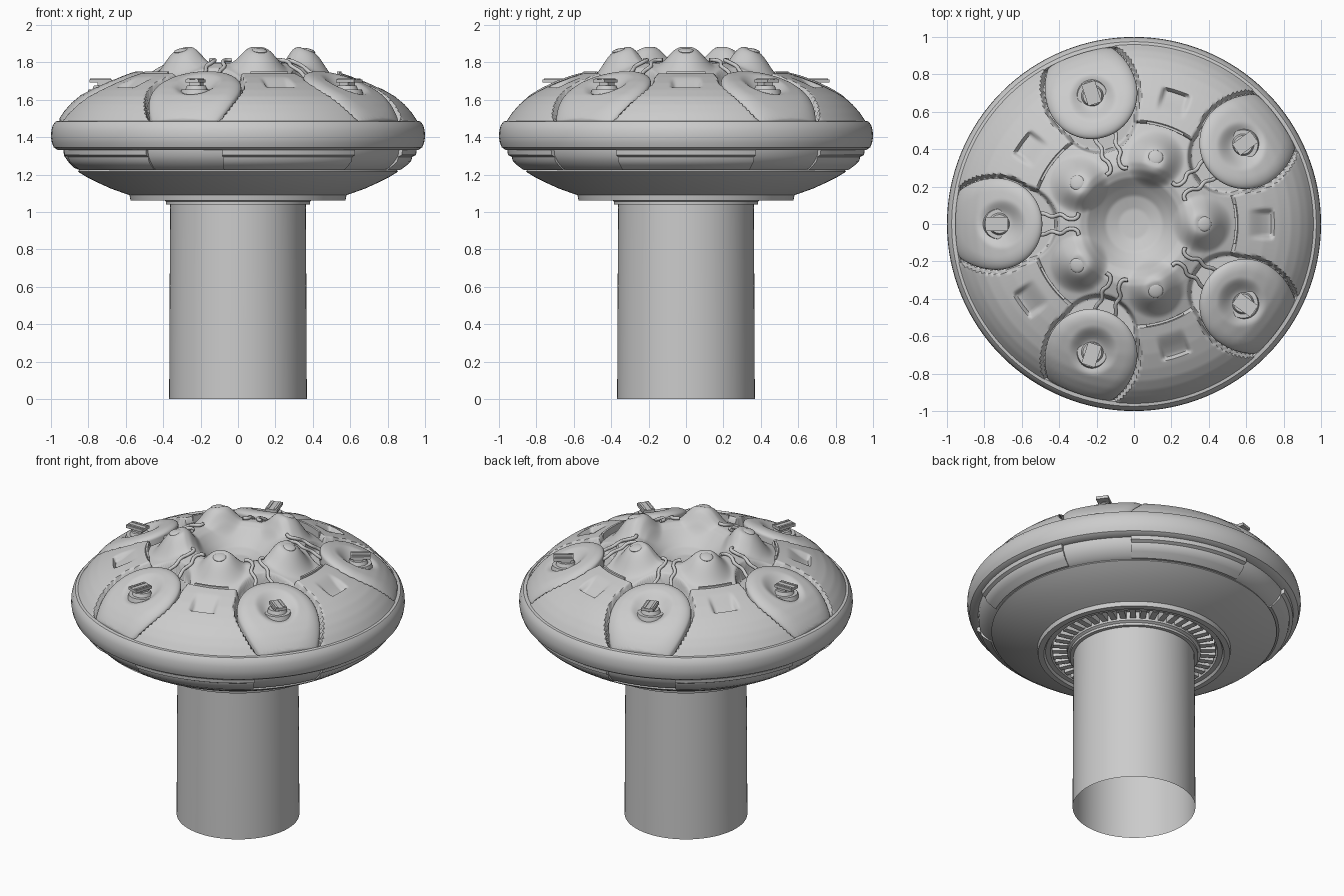
import bpy, bmesh
from math import sin, cos, pi, radians, hypot, atan2, sqrt
from mathutils import Matrix, Vector

if "Cube" in bpy.data.objects:
    bpy.data.objects.remove(bpy.data.objects["Cube"])

PANELS = [radians(72 * i) for i in range(5)]
PODS = [a + radians(36) for a in PANELS]
POD_R, POD_W = 0.735, 0.245


def finish(name, bm, angle=35):
    bmesh.ops.recalc_face_normals(bm, faces=bm.faces)
    me = bpy.data.meshes.new(name)
    bm.to_mesh(me)
    bm.free()
    ob = bpy.data.objects.new(name, me)
    bpy.context.collection.objects.link(ob)
    bpy.ops.object.select_all(action='DESELECT')
    ob.select_set(True)
    bpy.context.view_layer.objects.active = ob
    bpy.ops.object.shade_smooth_by_angle(angle=radians(angle))
    return ob


def grid(bm, rows, closed):
    vs = [[bm.verts.new(p) for p in row] for row in rows]
    n = len(vs[0])
    for a, b in zip(vs, vs[1:]):
        for j in range(n if closed else n - 1):
            k = (j + 1) % n
            bm.faces.new((a[j], a[k], b[k], b[j]))
    return vs


def lathe(name, prof, a0=0.0, a1=2 * pi, seg=128, loop=False):
    full = a1 - a0 > 6.28
    angs = [a0 + (a1 - a0) * i / seg for i in range(seg if full else seg + 1)]
    pts = prof + prof[:1] if loop else prof
    bm = bmesh.new()
    vs = grid(bm, [[(r * cos(a), r * sin(a), z) for a in angs] for r, z in pts], full)
    if loop and not full:
        for k in (0, -1):
            bm.faces.new([row[k] for row in vs[:-1]])
        bmesh.ops.remove_doubles(bm, verts=bm.verts, dist=1e-6)
    return finish(name, bm)


def sm(x):
    x = max(0.0, min(1.0, x))
    return x * x * (3 - 2 * x)


def interp(tab, r):
    for (r0, z0), (r1, z1) in zip(tab, tab[1:]):
        if r <= r1:
            return z0 + (z1 - z0) * max(0, r - r0) / (r1 - r0)
    return tab[-1][1]


OUTER = [(0.5, 1.755), (0.55, 1.742), (0.62, 1.72), (0.7, 1.69), (0.78, 1.652), (0.84, 1.617),
         (0.89, 1.575), (0.93, 1.53), (0.95, 1.5), (0.97, 1.47)]
INNER = [(0, 1.67), (0.08, 1.673), (0.15, 1.695), (0.2, 1.735), (0.25, 1.78), (0.29, 1.798),
         (0.33, 1.797), (0.4, 1.77), (0.47, 1.735), (0.55, 1.70)]


def local(x, y, a):
    return x * cos(a) + y * sin(a), -x * sin(a) + y * cos(a)


def pod_dist(u, v):
    du = u - POD_R
    return hypot(du * (0.85 if du > 0 else 1.0), v)


def top_height(r, a):
    x, y = r * cos(a), r * sin(a)
    t = sm((r - 0.54) / 0.012)
    z = interp(INNER, r) * (1 - t) + interp(OUTER, r) * t
    for p in PANELS:
        u, v = local(x, y, p)
        # domes around the crater
        z += 0.085 * sm((0.16 - hypot(u - 0.365, v)) / 0.12)
        # square dimple in the panel
        if u > 0.55:
            z -= 0.035 * sm((0.085 - abs(v)) / 0.03) * sm((0.75 - u) / 0.02) * sm((u - 0.6) / 0.12)
    for p in PODS:
        u, v = local(x, y, p)
        # pod channel and the round scoop behind it
        z -= 0.06 * sm((POD_W + 0.02 - pod_dist(u, v)) / 0.015) * sm((0.96 - r) / 0.02) * t
        scoop = sm((0.215 - hypot(u - 0.62, v)) / 0.02)
        if scoop:
            z += (min(z, 1.665) - z) * scoop
    return z


# sculpted upper shell
bm = bmesh.new()
NA, NR = 400, 110
rows = [[(r * cos(2 * pi * j / NA), r * sin(2 * pi * j / NA), top_height(r, 2 * pi * j / NA))
         for j in range(NA)] for r in [0.004 + 0.966 * i / NR for i in range(NR + 1)]]
bm.faces.new(grid(bm, rows, True)[0])
finish("upper_shell", bm, 50)

# rounded outer rim
lathe("outer_rim", [(0.945, 1.475), (0.955, 1.487), (0.975, 1.484), (0.99, 1.465), (0.998, 1.435), (1.0, 1.4),
                    (0.995, 1.37), (0.985, 1.345), (0.965, 1.332), (0.93, 1.33)])
# recessed belt and bowl under the rim
lathe("lower_shell", [(0.935, 1.335), (0.93, 1.30), (0.905, 1.265), (0.875, 1.235), (0.85, 1.225), (0.855, 1.215),
                      (0.81, 1.187), (0.75, 1.157), (0.68, 1.125), (0.61, 1.1), (0.58, 1.09), (0.575, 1.062),
                      (0.54, 1.06), (0.53, 1.075), (0.5, 1.075), (0.49, 1.12), (0.36, 1.12)])
# raised belt plates with a gap under every pod
for i, a in enumerate(PANELS):
    h = radians(23)
    lathe(f"belt_plate_{i}", [(0.92, 1.332), (0.955, 1.33), (0.952, 1.305), (0.932, 1.295), (0.925, 1.27),
                              (0.903, 1.25), (0.868, 1.224), (0.84, 1.226)], a - h, a + h, 40, True)
    # ridge along the inner panel edge
    h = radians(11)
    lathe(f"panel_ridge_{i}", [(0.54, 1.70), (0.54, 1.75), (0.553, 1.75), (0.558, 1.70)], a - h, a + h, 16, True)

# stem, collar and bearing teeth
lathe("stem", [(0.368, 0), (0.366, 0.5), (0.362, 1.12)], seg=96)
lathe("stem_collar", [(0.355, 1.04), (0.385, 1.04), (0.385, 1.056), (0.40, 1.065), (0.40, 1.12)], seg=96)
bm = bmesh.new()
for i in range(44):
    m = Matrix.Rotation(2 * pi * i / 44, 4, 'Z') @ Matrix.Translation((0.445, 0, 1.1)) @ Matrix.Diagonal((0.09, 0.036, 0.045, 1))
    bmesh.ops.create_cube(bm, size=1, matrix=m)
finish("bearing_teeth", bm)


def pod_point(s, phi, drop=0.0):
    c, w = cos(phi), sin(phi)
    u = POD_R + s * POD_W * c / (0.85 if c > 0 else 1.0)
    v = s * POD_W * w
    r = hypot(u, v)
    if r > 0.955:
        u, v = u * 0.955 / r, v * 0.955 / r
        r = 0.955
    z = interp(OUTER, r) + 0.008 - 0.035 * (1 - sqrt(max(0, 1 - max(0, (s - 0.72) / 0.28) ** 2)))
    z -= 0.045 * sm((0.135 - hypot(u - 0.71, v)) / 0.09)
    return Vector((u, v, z - drop))


for i, a in enumerate(PODS):
    rot = Matrix.Rotation(a, 4, 'Z')
    # cushion-shaped pod with a dished centre
    bm = bmesh.new()
    ss = [0.01] + [k / 26 for k in range(1, 26)] + [0.98, 0.993, 1.0]
    phis = [2 * pi * j / 72 for j in range(72)]
    rows = [[rot @ pod_point(s, p) for p in phis] for s in ss]
    rows.append([rot @ pod_point(1.0, p, 0.08) for p in phis])
    bm.faces.new(grid(bm, rows, True)[0])
    finish(f"pod_{i}", bm, 50)

    # knob: washer, boss, stalk and ridged lever
    bm = bmesh.new()
    base = rot @ Matrix.Translation((0.72, 0, 1.64))
    for r1, r2, z, d in ((0.088, 0.08, 0.0, 0.03), (0.062, 0.05, 0.022, 0.03)):
        bmesh.ops.create_cone(bm, cap_ends=True, segments=32, radius1=r1, radius2=r2, depth=d,
                              matrix=base @ Matrix.Translation((0, 0, z)))
    for x, y, z, sx, sy, sz in ((0, 0, 0.04, 0.06, 0.06, 0.04), (0.015, 0, 0.06, 0.12, 0.075, 0.018),
                                (0.015, 0.022, 0.068, 0.11, 0.014, 0.01), (0.015, -0.022, 0.068, 0.11, 0.014, 0.01)):
        bmesh.ops.create_cube(bm, size=1, matrix=base @ Matrix.Translation((x, y, z)) @ Matrix.Diagonal((sx, sy, sz, 1)))
    finish(f"pod_knob_{i}", bm)

    # pair of wavy pipes from crater to pod
    cu = bpy.data.curves.new(f"pipes_{i}", 'CURVE')
    cu.dimensions = '3D'
    cu.bevel_depth, cu.bevel_resolution, cu.resolution_u = 0.011, 2, 6
    cu.use_fill_caps = True
    for side in (1, -1):
        path = [(0.295, 0.06), (0.305, 0.035), (0.35, 0.028), (0.39, 0.05), (0.44, 0.04), (0.48, 0.055), (0.53, 0.055)]
        sp = cu.splines.new('BEZIER')
        sp.bezier_points.add(len(path) - 1)
        for bp, (u, v) in zip(sp.bezier_points, path):
            bp.co = rot @ Vector((u, side * v, interp([(0.28, 1.815), (0.34, 1.808), (0.44, 1.75), (0.53, 1.69)], u)))
            bp.handle_left_type = bp.handle_right_type = 'AUTO'
    bpy.context.collection.objects.link(bpy.data.objects.new(f"pipes_{i}", cu))

# round caps on the domes
for i, a in enumerate(PANELS):
    bm = bmesh.new()
    m = (Matrix.Rotation(a, 4, 'Z') @ Matrix.Translation((0.375, 0, 1.862)) @ Matrix.Rotation(radians(14), 4, 'Y')
         @ Matrix.Diagonal((1, 1, 0.3, 1)))
    bmesh.ops.create_uvsphere(bm, u_segments=32, v_segments=12, radius=0.04, matrix=m)
    finish(f"dome_cap_{i}", bm)
